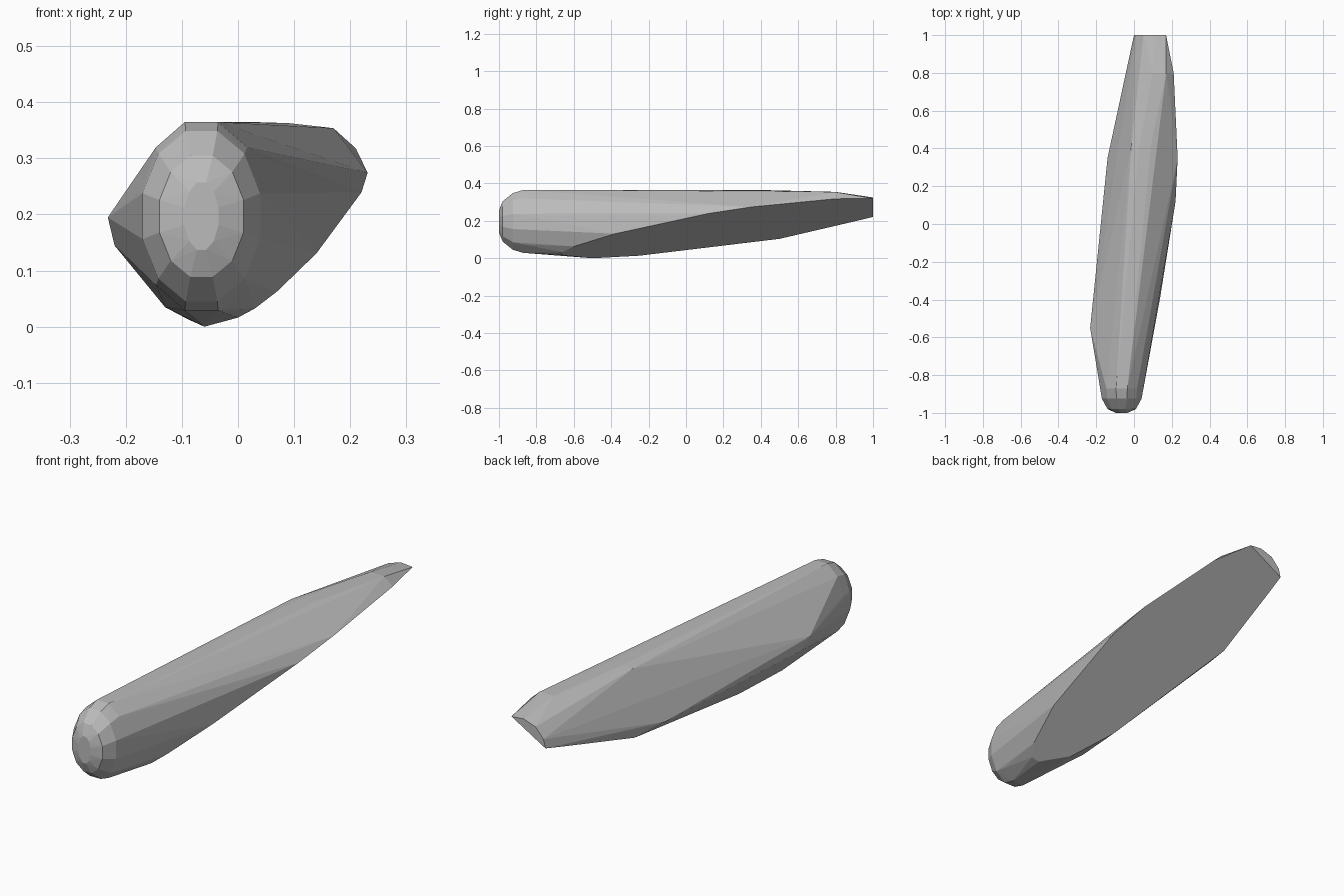
import bpy, bmesh, math

if "Cube" in bpy.data.objects:
    bpy.data.objects.remove(bpy.data.objects["Cube"])

# Slanted flat cut along the underside: z as a function of x and y
def cut_z(x, y):
    return 0.58 * x + 0.124 * y + 0.097

points = []

# Rounded front end: stacked elliptical rings (y, half width, half height)
SIDES = 12
for y, rx, rz in [(-1, .03, .06), (-.98, .075, .108),
                  (-.925, .105, .152), (-.87, .111, .168)]:
    for i in range(SIDES):
        a = math.tau * (i + 0.5) / SIDES
        k = math.cos(math.pi / SIDES)
        points.append((-.065 + rx * math.cos(a) / k,
                       y, .197 + rz * math.sin(a) / k))

# Outline of the flat cut
for x, y in [(-.06, -.5), (0, -.65), (.03, -.66), (.07, -.6), (.14, -.38),
             (.19, -.05), (.22, .12), (.231, .35), (.21, .8), (.17, 1),
             (0, 1), (-.02, .9), (-.095, .5), (-.09, -.25)]:
    points.append((x, y, cut_z(x, y)))

# Left flank
points += [(-.232, -.55, .195), (-.22, -.5, .145), (-.13, -.5, .035),
           (-.14, .35, .13)]
# Top ridge
points += [(-.015, .4, .355), (.025, .4, .365), (.09, .42, .363),
           (.17, .8, .354), (.10, .8, .355)]
# Tail end arc
points += [(.01, 1, .26), (.05, 1, .305), (.11, 1, .325)]

# Wrap the stations into one faceted body
bm = bmesh.new()
low = min(p[2] for p in points)
for x, y, z in points:
    bm.verts.new((x, y, z - low))
res = bmesh.ops.convex_hull(bm, input=bm.verts[:])
bmesh.ops.delete(bm, geom=[v for v in bm.verts if not v.link_faces],
                 context='VERTS')
bmesh.ops.dissolve_limit(bm, angle_limit=math.radians(1),
                         verts=bm.verts[:], edges=bm.edges[:])
bmesh.ops.recalc_face_normals(bm, faces=bm.faces[:])

mesh = bpy.data.meshes.new("faceted_body")
bm.to_mesh(mesh)
bm.free()
body = bpy.data.objects.new("faceted_body", mesh)
bpy.context.collection.objects.link(body)

grey = bpy.data.materials.new("plain grey")
grey.diffuse_color = (0.5, 0.5, 0.5, 1)
grey.use_nodes = True
grey.node_tree.nodes["Principled BSDF"].inputs["Base Color"].default_value = grey.diffuse_color
mesh.materials.append(grey)
